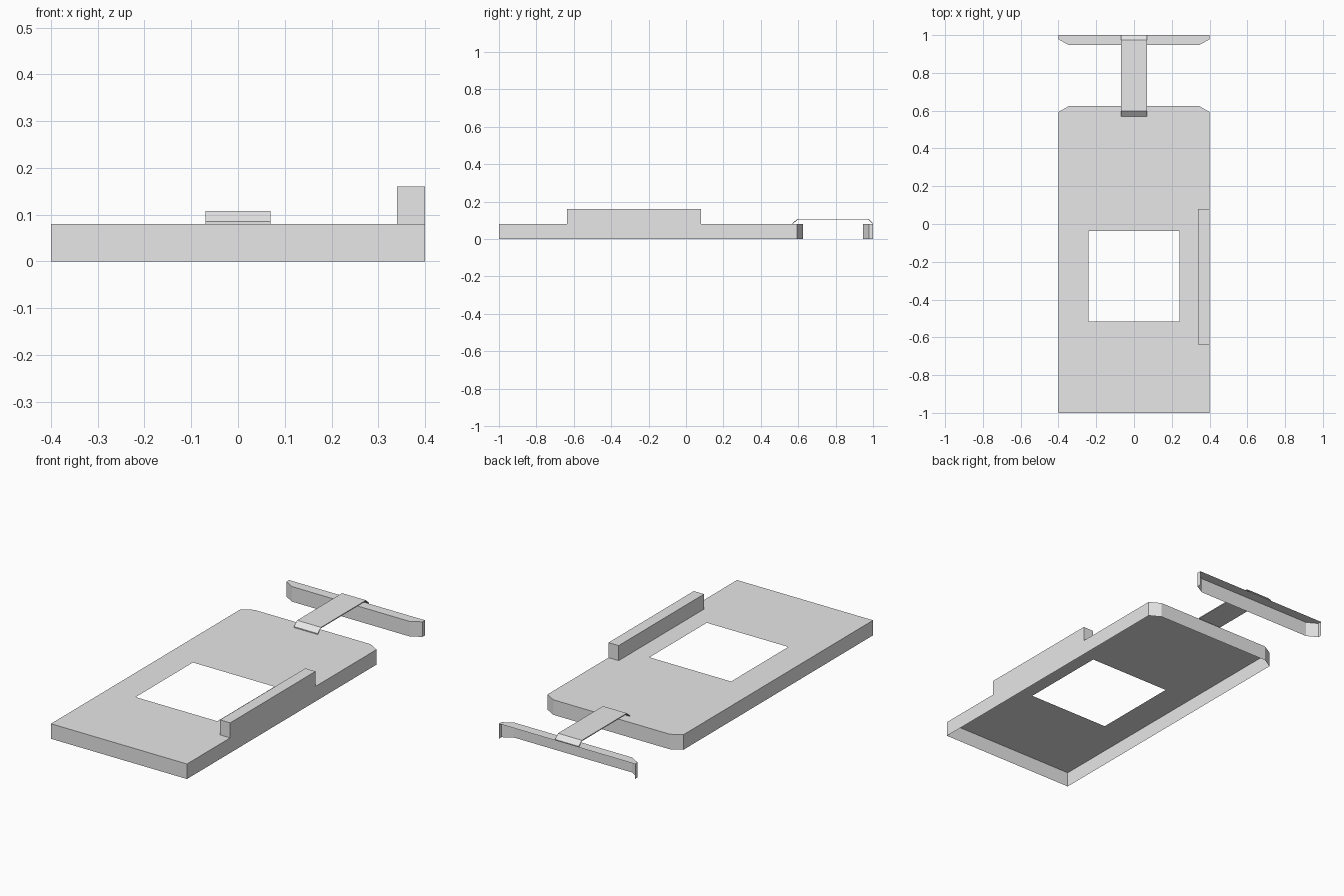
import bpy
import bmesh

cube = bpy.data.objects.get("Cube")
if cube:
    bpy.data.objects.remove(cube, do_unlink=True)

# One plain grey for everything
GREY = (0.8, 0.8, 0.8, 1.0)
grey = bpy.data.materials.new("plain grey")
grey.use_nodes = True
grey.diffuse_color = GREY
grey.node_tree.nodes["Principled BSDF"].inputs["Base Color"].default_value = GREY


def finish(name, bm):
    mesh = bpy.data.meshes.new(name)
    bm.to_mesh(mesh)
    bm.free()
    mesh.materials.append(grey)
    obj = bpy.data.objects.new(name, mesh)
    bpy.context.collection.objects.link(obj)
    return obj


def mirrored(half):
    """Complete a counter-clockwise outline from its +x half."""
    return half + [(-x, y) for x, y in reversed(half)]


def shell(name, outline, bottom, top, hole=None, open_side=False):
    """Thin cover: a top sheet with skirt walls and no floor."""
    bm = bmesh.new()
    rims = []
    for loop in filter(None, (outline, hole)):
        verts = [bm.verts.new((x, y, top)) for x, y in loop]
        rims.append(list(zip(verts, verts[1:] + verts[:1])))
    if hole:
        edges = [bm.edges.new(pair) for rim in rims for pair in rim]
        bmesh.ops.triangle_fill(bm, edges=edges, use_beauty=True, normal=(0, 0, 1))
        for face in bm.faces:
            face.normal_update()
            if face.normal.z < 0:
                face.normal_flip()
    else:
        bm.faces.new([a for a, b in rims[0]])
    # Skirt walls hang from the outer rim
    low = {a: bm.verts.new((a.co.x, a.co.y, bottom)) for a, b in rims[0]}
    for i, (a, b) in enumerate(rims[0]):
        if not (open_side and i == len(outline) // 2 - 1):
            bm.faces.new((low[a], low[b], b, a))
    return finish(name, bm)


def rectangle(x0, x1, y0, y1):
    return [(x0, y0), (x1, y0), (x1, y1), (x0, y1)]


# Deck cover with clipped rear corners and a square window opening
shell("deck", mirrored([(0.4, -1.0), (0.4, 0.593), (0.342, 0.626)]), 0, 0.08,
      hole=rectangle(-0.24, 0.24, -0.517, -0.036))

# Raised rail along the left edge
shell("side_rail", rectangle(0.34, 0.4, -0.637, 0.08), 0.08, 0.16)

# Rear crossbar, open at the back
shell("rear_crossbar", mirrored([(0.345, 0.947), (0.4, 0.978), (0.4, 1.0)]),
      0, 0.08, open_side=True)

# Bent strap bridging deck and crossbar
THICK = 0.005
path = [(0.57, 0.085), (0.597, 0.108), (0.975, 0.108), (1.0, 0.085)]
profile = path + [(y, z - THICK) for y, z in reversed(path)]
bm = bmesh.new()
sides = [[bm.verts.new((x, y, z)) for y, z in profile] for x in (-0.07, 0.07)]
n = len(profile)
for i in range(n):
    j = (i + 1) % n
    bm.faces.new((sides[0][i], sides[0][j], sides[1][j], sides[1][i]))
for side in sides:
    bm.faces.new(side)
bmesh.ops.recalc_face_normals(bm, faces=bm.faces[:])
finish("connecting_strap", bm)
